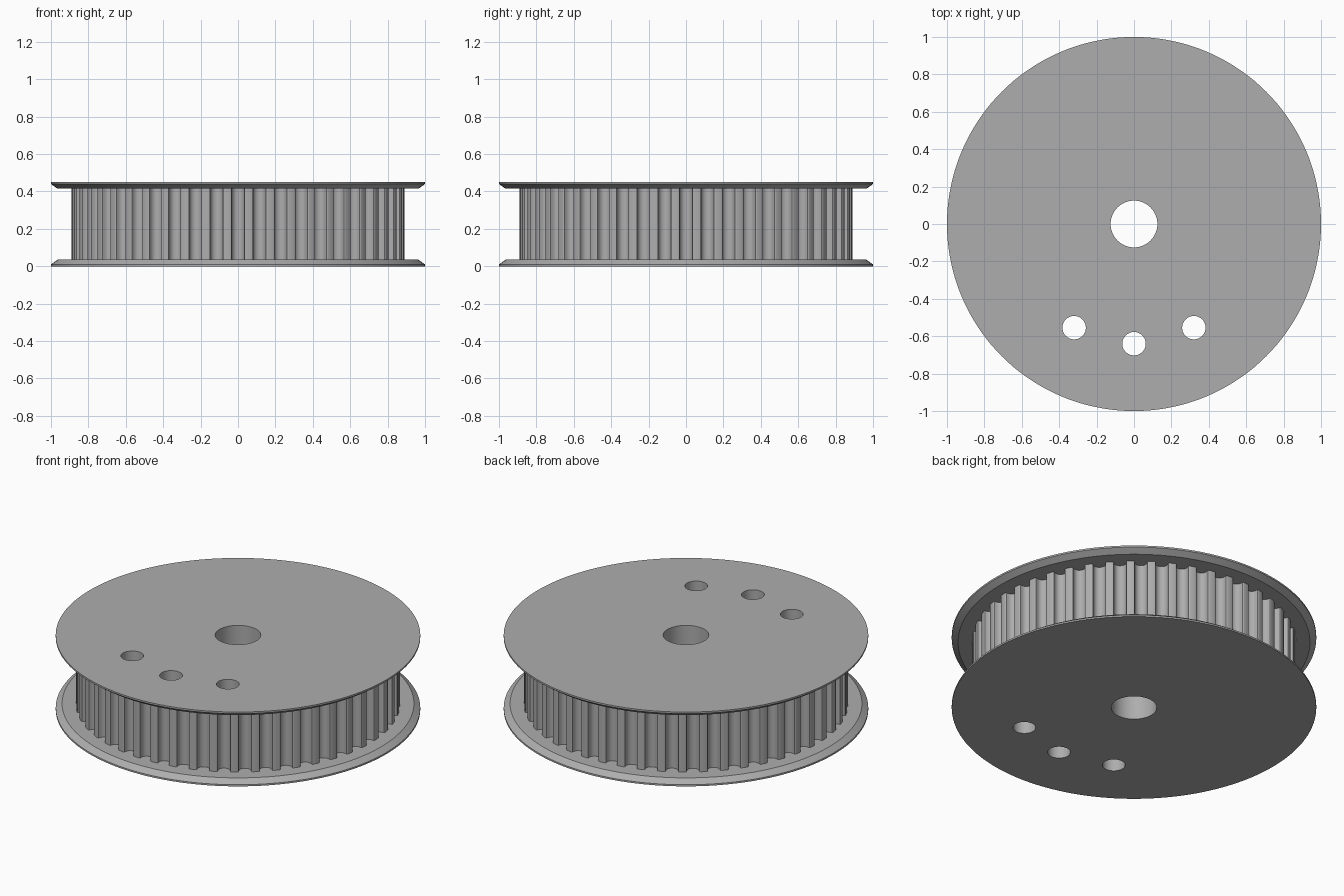
import bpy, bmesh
from math import sin, cos, pi, radians

TEETH = 48
TIP_R = 0.89
HEIGHT = 0.45
FLANGE_T = 0.035

cube = bpy.data.objects.get("Cube")
if cube:
    bpy.data.objects.remove(cube, do_unlink=True)

steel = bpy.data.materials.new("grey_steel")
steel.use_nodes = True
grey = (0.42, 0.42, 0.42, 1)
steel.diffuse_color = grey
steel.node_tree.nodes["Principled BSDF"].inputs["Base Color"].default_value = grey


def circle(r, n, cx=0, cy=0):
    return [(cx + r * cos(2 * pi * i / n), cy + r * sin(2 * pi * i / n)) for i in range(n)]


def solid(name, layers):
    """Closed solid from stacked (outline, height) layers, bottom to top."""
    bm = bmesh.new()
    rings = [[bm.verts.new((x, y, z)) for x, y in outline] for outline, z in layers]
    bm.faces.new(rings[0][::-1])
    bm.faces.new(rings[-1])
    n = len(rings[0])
    for low, high in zip(rings, rings[1:]):
        for i in range(n):
            j = (i + 1) % n
            bm.faces.new((low[i], low[j], high[j], high[i]))
    mesh = bpy.data.meshes.new(name)
    bm.to_mesh(mesh)
    bm.free()
    mesh.materials.append(steel)
    obj = bpy.data.objects.new(name, mesh)
    bpy.context.collection.objects.link(obj)
    return obj


def combine(target, other, operation):
    """Apply a boolean and discard the second solid."""
    bpy.context.view_layer.objects.active = target
    mod = target.modifiers.new(operation.title(), "BOOLEAN")
    mod.operation, mod.object, mod.solver = operation, other, "EXACT"
    bpy.ops.object.modifier_apply(modifier=mod.name)
    bpy.data.objects.remove(other, do_unlink=True)


def groove():
    """Rounded belt groove as (sideways, depth) points, with softened lips."""
    r, centre, lip = 0.034, 0.015, 0.008
    left = [(-r - lip + lip * sin(a), lip - lip * cos(a))
            for a in (radians(d) for d in (0, 30, 60))]
    arc = [(-r * cos(pi * i / 12), centre + r * sin(pi * i / 12)) for i in range(13)]
    return left + arc + [(-s, d) for s, d in left[::-1]]


# Toothed rim outline, with a groove facing the front
outline = []
for k in range(TEETH):
    a = 2 * pi * k / TEETH - pi / 2
    for s, d in groove():
        r = (TIP_R ** 2 - s ** 2) ** 0.5 - d
        outline.append((r * cos(a) - s * sin(a), r * sin(a) + s * cos(a)))
overlap = 0.01
body = solid("toothed_pulley", [(outline, FLANGE_T - overlap),
                                (outline, HEIGHT - FLANGE_T + overlap)])

# Flanges: thin outer edge, bevelled toward the belt
rim, inner = circle(1, 144), circle(0.965, 144)
combine(body, solid("lower_flange", [(rim, 0), (rim, 0.01), (inner, FLANGE_T)]), "UNION")
combine(body, solid("upper_flange", [(inner, HEIGHT - FLANGE_T), (rim, HEIGHT - 0.01),
                                     (rim, HEIGHT)]), "UNION")

# Shaft bore and three bolt holes, cut right through
holes = [(0.125, 0, 0)]
for deg in (-120, -90, -60):
    holes.append((0.0625, 0.64 * cos(radians(deg)), 0.64 * sin(radians(deg))))
for r, x, y in holes:
    ring = circle(r, 64, x, y)
    combine(body, solid("hole_cutter", [(ring, -0.1), (ring, HEIGHT + 0.1)]), "DIFFERENCE")

# Smooth round walls, crisp edges
bpy.ops.object.select_all(action="DESELECT")
body.select_set(True)
bpy.context.view_layer.objects.active = body
bpy.ops.object.shade_smooth_by_angle(angle=radians(32))
